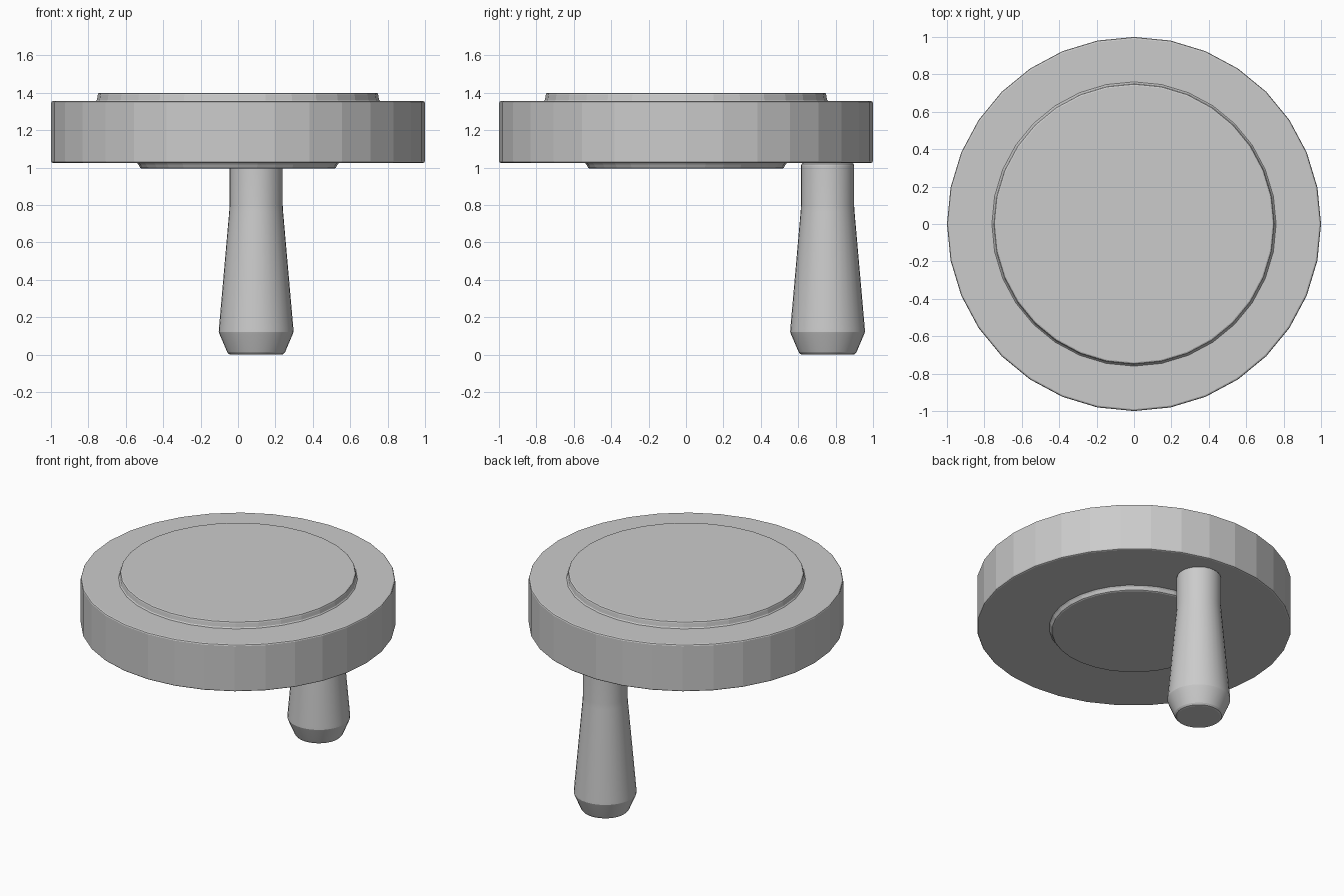
import bpy, bmesh, math

if "Cube" in bpy.data.objects:
    bpy.data.objects.remove(bpy.data.objects["Cube"])

SIDES = 32


def lathe(name, profile, x=0.0, y=0.0, smooth_angle=None):
    """Revolve (radius, z) points, bottom to top, into a closed solid."""
    bm = bmesh.new()
    rings = []
    for r, z in profile:
        rings.append([bm.verts.new((r * math.cos(2 * math.pi * i / SIDES),
                                    r * math.sin(2 * math.pi * i / SIDES), z))
                      for i in range(SIDES)])
    for low, high in zip(rings, rings[1:]):
        for i in range(SIDES):
            j = (i + 1) % SIDES
            bm.faces.new((low[i], low[j], high[j], high[i]))
    bm.faces.new(rings[0][::-1])
    bm.faces.new(rings[-1])
    mesh = bpy.data.meshes.new(name)
    bm.to_mesh(mesh)
    bm.free()
    obj = bpy.data.objects.new(name, mesh)
    obj.location = (x, y, 0)
    bpy.context.collection.objects.link(obj)
    if smooth_angle is not None:
        bpy.ops.object.select_all(action='DESELECT')
        obj.select_set(True)
        bpy.context.view_layer.objects.active = obj
        bpy.ops.object.shade_smooth_by_angle(angle=math.radians(smooth_angle))
    return obj


# Wheel: lower boss, thick rim and raised cap in one stepped profile
lathe("wheel", [
    (0.515, 0.995), (0.523, 0.999), (0.532, 1.016), (0.540, 1.025),
    (0.990, 1.025), (0.997, 1.028), (1.0, 1.035),
    (1.0, 1.345), (0.997, 1.352), (0.990, 1.355),
    (0.760, 1.355), (0.754, 1.362), (0.750, 1.388),
    (0.747, 1.397), (0.740, 1.40),
])

# Crank handle: chamfered foot, tapering grip, straight neck
lathe("handle", [
    (0.135, 0.0), (0.146, 0.003), (0.155, 0.014),
    (0.195, 0.108), (0.200, 0.122), (0.199, 0.140),
    (0.144, 0.765), (0.142, 0.80),
    (0.142, 1.010), (0.139, 1.020), (0.130, 1.026),
], x=0.097, y=0.757, smooth_angle=15)
